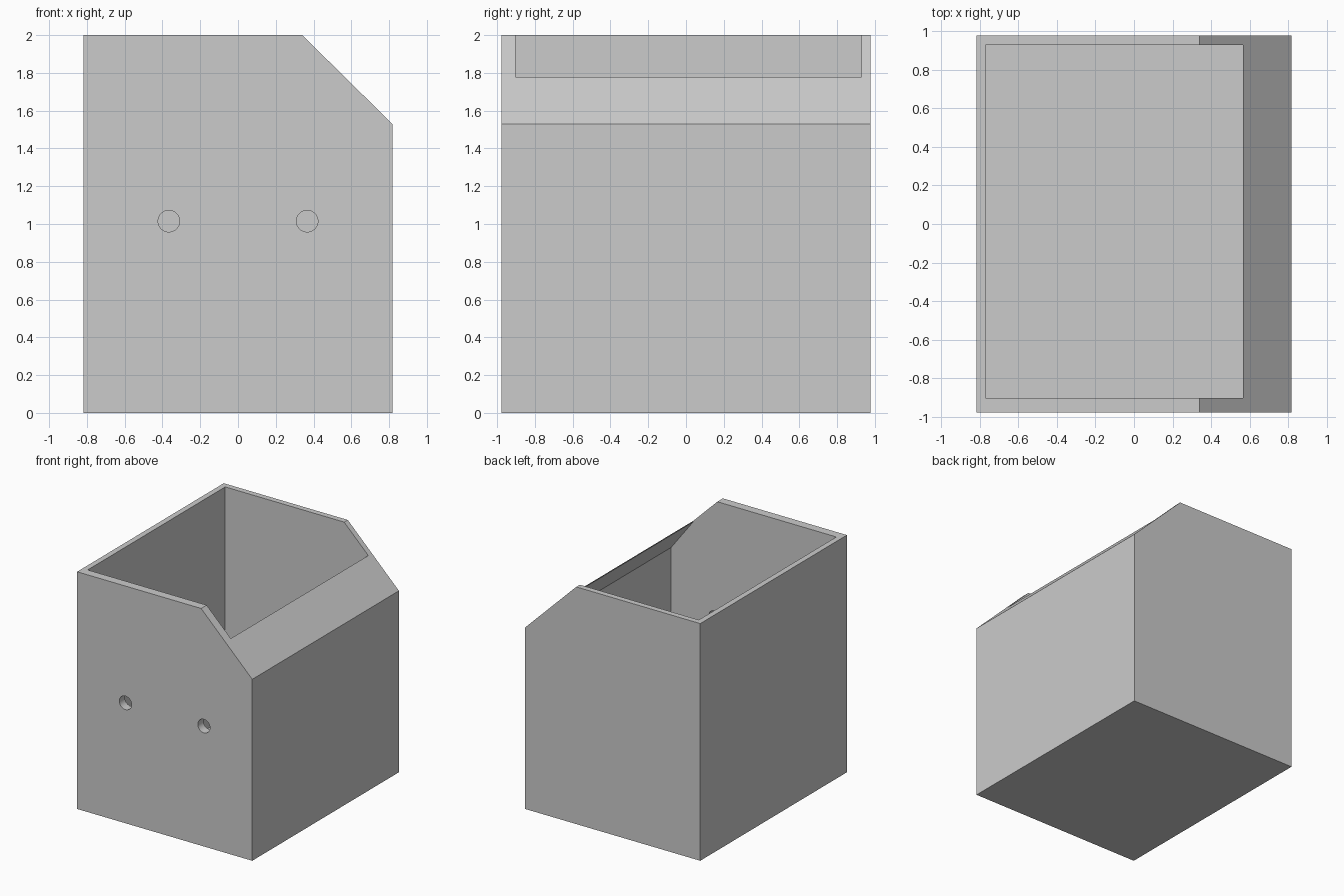
import bpy
import bmesh
import math

cube = bpy.data.objects.get("Cube")
if cube:
    bpy.data.objects.remove(cube, do_unlink=True)

grey = bpy.data.materials.new("plain grey")
grey.use_nodes = True
colour = (0.6, 0.6, 0.6, 1)
grey.diffuse_color = colour
grey.node_tree.nodes["Principled BSDF"].inputs["Base Color"].default_value = colour


def prism(name, profile, y0, y1):
    """Extrude an x-z profile from y0 to y1."""
    bm = bmesh.new()
    face = bm.faces.new([bm.verts.new((x, y0, z)) for x, z in profile])
    ext = bmesh.ops.extrude_face_region(bm, geom=[face])
    moved = [v for v in ext["geom"] if isinstance(v, bmesh.types.BMVert)]
    bmesh.ops.translate(bm, verts=moved, vec=(0, y1 - y0, 0))
    bmesh.ops.recalc_face_normals(bm, faces=bm.faces)
    mesh = bpy.data.meshes.new(name)
    bm.to_mesh(mesh)
    bm.free()
    mesh.materials.append(grey)
    obj = bpy.data.objects.new(name, mesh)
    bpy.context.collection.objects.link(obj)
    return obj


def circle(cx, cz, r, n=48):
    return [(cx + r * math.cos(i * math.tau / n), cz + r * math.sin(i * math.tau / n))
            for i in range(n)]


# Outer body with one sloped top edge
W, D = 0.817, 0.977
body = prism("box_body", [(-W, 0), (W, 0), (W, 1.53), (0.34, 2), (-W, 2)], -D, D)

# Hollow interior, running up under the slope
cavity = prism("cavity_cutter", [(-0.77, 0.05), (0.77, 0.05), (0.77, 1.5),
                                 (0.565, 1.77), (0.565, 2.2), (-0.77, 2.2)], -0.903, 0.929)

# Two mounting holes through the front wall
holes = [prism("hole_cutter", circle(x, 1.015, 0.057), -1.1, -0.8) for x in (-0.366, 0.366)]

# Cut, bake the result and drop the cutters
cutters = [cavity] + holes
for cutter in cutters:
    cutter.hide_render = True
    mod = body.modifiers.new("cut", "BOOLEAN")
    mod.operation = "DIFFERENCE"
    mod.solver = "EXACT"
    mod.object = cutter
bpy.context.view_layer.objects.active = body
for mod in list(body.modifiers):
    bpy.ops.object.modifier_apply(modifier=mod.name)
for cutter in cutters:
    bpy.data.objects.remove(cutter, do_unlink=True)

# Smooth hole walls, crisp box edges
bpy.ops.object.select_all(action="DESELECT")
body.select_set(True)
bpy.ops.object.shade_smooth_by_angle(angle=math.radians(30))
